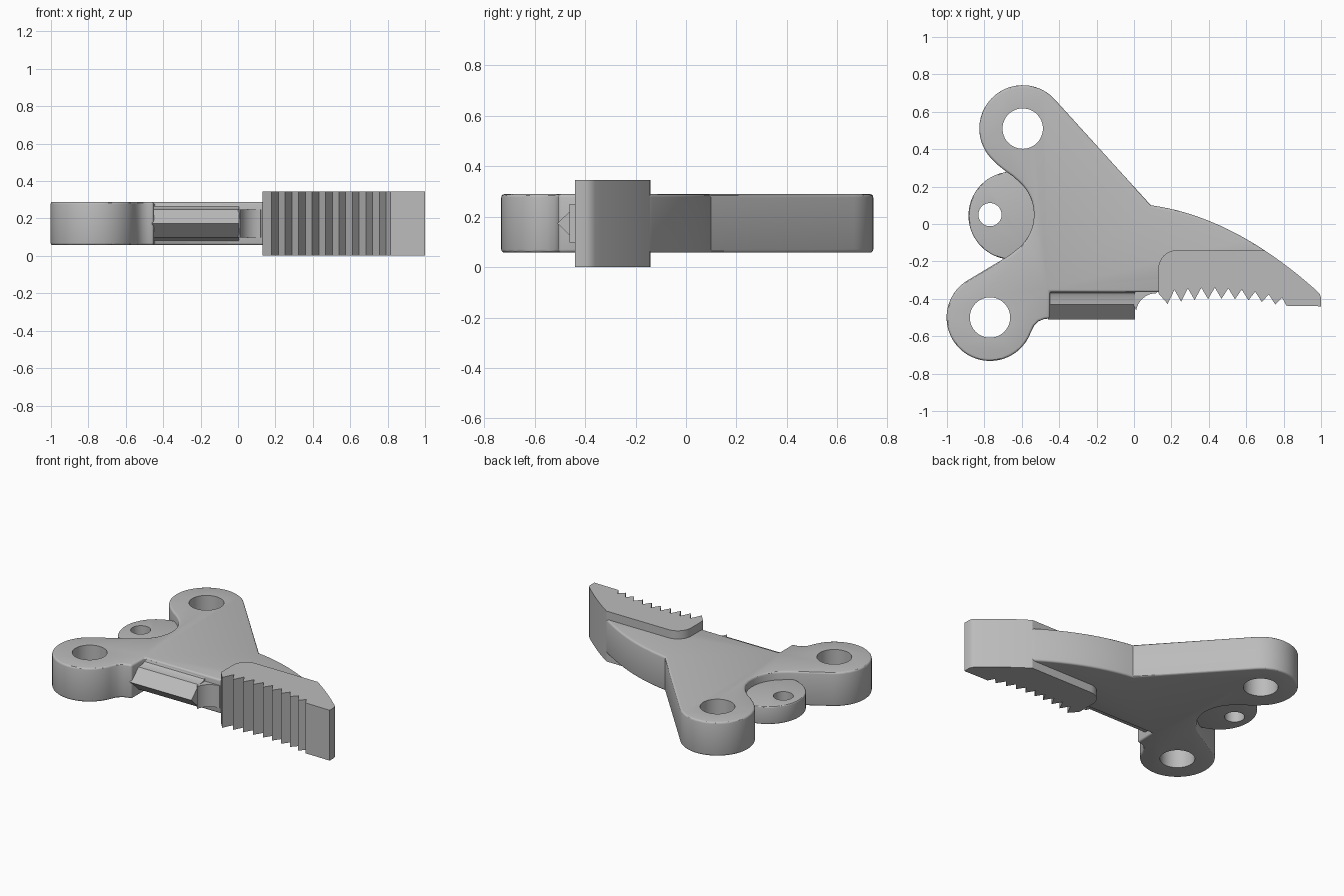
import bpy, bmesh
from math import sin, cos, radians, pi
from mathutils import Vector

cube = bpy.data.objects.get("Cube")
if cube:
    bpy.data.objects.remove(cube, do_unlink=True)

grey = bpy.data.materials.new("plain grey")
grey.use_nodes = True
grey.diffuse_color = (0.5, 0.5, 0.5, 1)
grey.node_tree.nodes["Principled BSDF"].inputs["Base Color"].default_value = (0.5, 0.5, 0.5, 1)

MID = 0.173          # mid height, everything mirrors about it


def arc(cx, cy, r, a0, a1, n):
    angles = [radians(a0 + (a1 - a0) * i / n) for i in range(n + 1)]
    return [(cx + r * cos(a), cy + r * sin(a)) for a in angles]


def activate(ob):
    bpy.ops.object.select_all(action='DESELECT')
    ob.select_set(True)
    bpy.context.view_layer.objects.active = ob


def extrude(name, base, offset):
    """Solid made by sweeping a closed 3D outline along an offset."""
    bm = bmesh.new()
    face = bm.faces.new([bm.verts.new(p) for p in base])
    out = bmesh.ops.extrude_face_region(bm, geom=[face])
    verts = [v for v in out["geom"] if isinstance(v, bmesh.types.BMVert)]
    bmesh.ops.translate(bm, verts=verts, vec=Vector(offset))
    bmesh.ops.recalc_face_normals(bm, faces=bm.faces[:])
    mesh = bpy.data.meshes.new(name)
    bm.to_mesh(mesh)
    bm.free()
    mesh.materials.append(grey)
    ob = bpy.data.objects.new(name, mesh)
    bpy.context.collection.objects.link(ob)
    return ob


def slab(name, outline, half, round_rim=0.0, holes=()):
    """Flat plate centred on MID, with optional rounded rims and bores."""
    ob = extrude(name, [(x, y, MID - half) for x, y in outline], (0, 0, 2 * half))
    activate(ob)
    if round_rim:
        bev = ob.modifiers.new("rim", 'BEVEL')
        bev.width, bev.segments = round_rim, 3
        bev.limit_method, bev.angle_limit = 'ANGLE', radians(60)
        bev.use_clamp_overlap = False
        bpy.ops.object.modifier_apply(modifier="rim")
    for x, y, r in holes:
        ring = arc(x, y, r, 0, 360, 48)[:-1]
        cutter = extrude("cutter", [(px, py, -1) for px, py in ring], (0, 0, 2))
        cut = ob.modifiers.new("bore", 'BOOLEAN')
        cut.operation, cut.solver, cut.object = 'DIFFERENCE', 'EXACT', cutter
        activate(ob)
        bpy.ops.object.modifier_apply(modifier="bore")
        bpy.data.objects.remove(cutter, do_unlink=True)
    bpy.ops.object.shade_smooth_by_angle(angle=radians(30))
    return ob


def back(x):
    """Curved back edge shared by the plate and the jaw."""
    t = (x - 0.09) / 0.89
    return (x, 0.1 - 0.46 * t + 0.34 * t * (1 - t))


def back_edge(x0, x1, n):
    return [back(x0 + (x1 - x0) * i / n) for i in range(n + 1)]


# Main plate with two big bored ends and a round bay between them
plate = arc(-0.595, 0.51, 0.232, 42, 222, 36)
plate += [(-0.73, 0.317), (-0.69, 0.285), (-0.65, 0.257)]
plate += arc(-0.77, 0.05, 0.235, 48, -50, 24)
plate += [(-0.66, -0.163), (-0.72, -0.2)]
plate += arc(-0.77, -0.5, 0.232, 121, 339, 44)
plate += [(-0.535, -0.545), (-0.51, -0.52), (-0.48, -0.508), (-0.45, -0.505)]
plate += [(-0.45, -0.362), (0.15, -0.365), (0.2, -0.3), (0.7, -0.25)]
plate += back_edge(0.73, 0.09, 14)
slab("main_plate", plate, 0.116, 0.013,
     [(-0.595, 0.51, 0.108), (-0.77, -0.5, 0.108)])

# Thin round lug sitting in the bay
slab("lug", arc(-0.65, 0.045, 0.235, 0, 360, 72)[:-1], 0.06, 0.008,
     [(-0.77, 0.05, 0.062)])

# Thick jaw with a row of teeth along the front
jaw = [(0.13, -0.37)]
for i in range(9):
    tip = 0.18 + 0.072 * i
    root = tip + 0.036
    jaw += [(tip, -0.4 - 0.35 * (tip - 0.46) ** 2),
            (root, -0.34 - 0.35 * (root - 0.4) ** 2)]
jaw += [(0.815, -0.437), (1.0, -0.44), (1.0, -0.395), (0.994, -0.375)]
jaw += back_edge(0.98, 0.7, 10)
jaw += arc(0.23, -0.24, 0.1, 90, 180, 10)
slab("toothed_jaw", jaw, 0.172)

# Wedge-shaped bar along the front, mirrored above and below
upper = [(-0.33, 0.112), (-0.362, 0.105), (-0.368, 0.09), (-0.385, 0.08), (-0.43, 0.076)]
profile = upper + [(-0.51, 0)] + [(y, -z) for y, z in reversed(upper)]
bar = extrude("wedge_bar", [(-0.46, y, MID + z) for y, z in profile], (0.465, 0, 0))
activate(bar)
bpy.ops.object.shade_smooth_by_angle(angle=radians(30))

# Concave web between the bar and the jaw
web = [(0.0, -0.34), (0.0, -0.44)] + arc(0.12, -0.48, 0.11, 170, 90, 10) + [(0.14, -0.34)]
slab("corner_web", web, 0.076)
